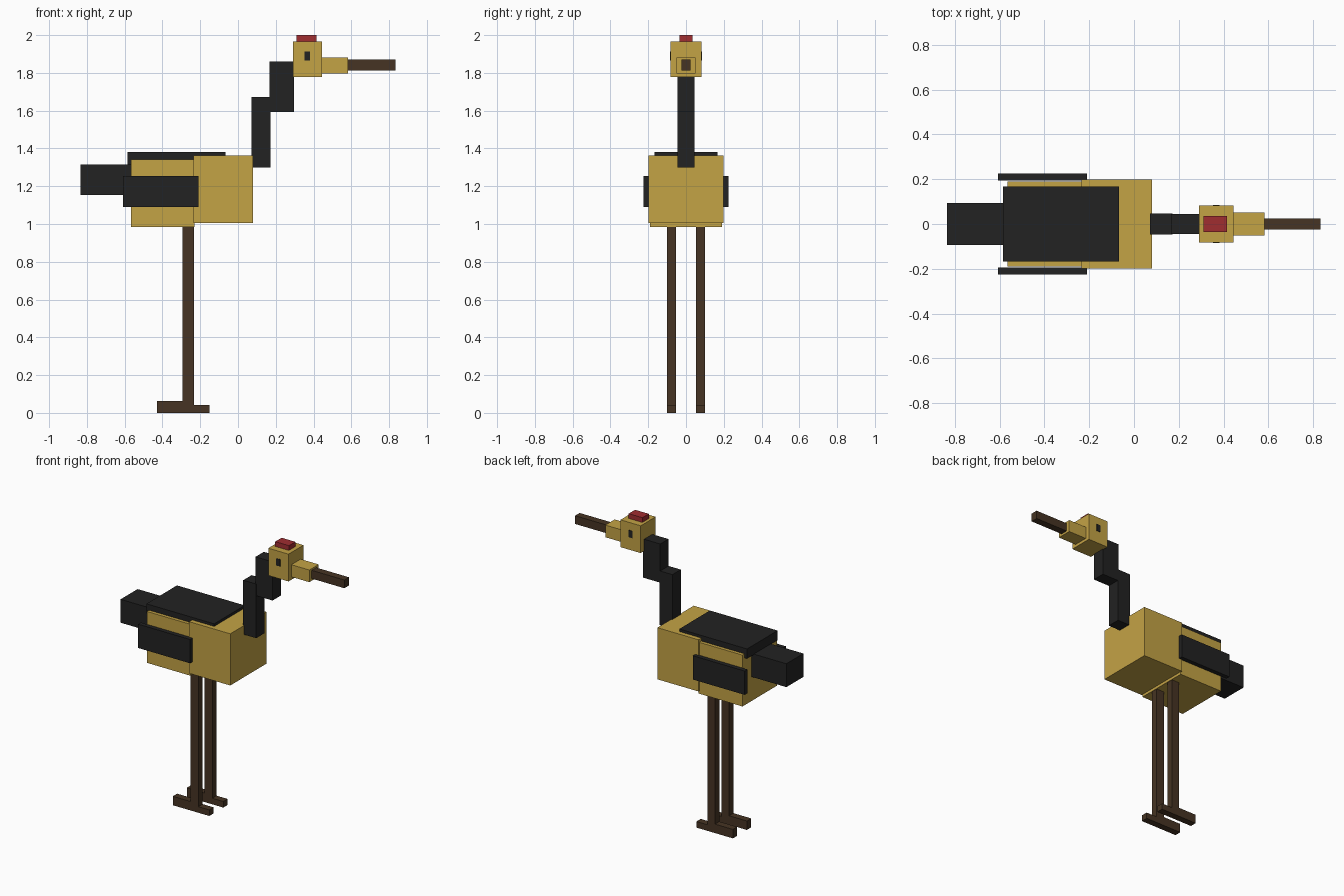
import bpy
import bmesh
from mathutils import Vector

cube = bpy.data.objects.get("Cube")
if cube:
    bpy.data.objects.remove(cube, do_unlink=True)


def material(name, rgb):
    m = bpy.data.materials.new(name)
    m.use_nodes = True
    m.diffuse_color = (*rgb, 1)
    bsdf = next(n for n in m.node_tree.nodes if n.type == 'BSDF_PRINCIPLED')
    bsdf.inputs["Base Color"].default_value = (*rgb, 1)
    bsdf.inputs["Roughness"].default_value = 0.9
    return m


GOLD = material("golden_feather", (0.552, 0.366, 0.060))
BLACK = material("black_feather", (0.016, 0.016, 0.016))
BROWN = material("dark_brown", (0.061, 0.034, 0.017))
RED = material("crest_red", (0.352, 0.026, 0.030))


def box(name, mat, x, y, z):
    """Box from (min, max) ranges, with its origin at its centre."""
    lo, hi = Vector((x[0], y[0], z[0])), Vector((x[1], y[1], z[1]))
    bm = bmesh.new()
    bmesh.ops.create_cube(bm, size=1)
    bmesh.ops.scale(bm, vec=hi - lo, verts=bm.verts)
    mesh = bpy.data.meshes.new(name)
    bm.to_mesh(mesh)
    bm.free()
    mesh.materials.append(mat)
    ob = bpy.data.objects.new(name, mesh)
    ob.location = (lo + hi) / 2
    bpy.context.collection.objects.link(ob)
    return ob


def mid(name, mat, x, half_width, z):
    """Box centred across the body."""
    return box(name, mat, x, (-half_width, half_width), z)


def pair(name, mat, x, y, z):
    """The same box on both flanks."""
    box(name + "_far", mat, x, y, z)
    box(name + "_near", mat, x, (-y[1], -y[0]), z)


# Body
mid("chest", GOLD, (-0.235, 0.08), 0.199, (1.004, 1.362))
mid("rear_body", GOLD, (-0.566, -0.23), 0.19, (0.985, 1.341))
mid("back_feathers", BLACK, (-0.585, -0.066), 0.167, (1.312, 1.38))
mid("tail", BLACK, (-0.835, -0.55), 0.093, (1.154, 1.316))
pair("wing", BLACK, (-0.608, -0.21), (0.195, 0.225), (1.09, 1.255))

# Neck
mid("lower_neck", BLACK, (0.072, 0.172), 0.046, (1.298, 1.673))
mid("upper_neck", BLACK, (0.166, 0.297), 0.045, (1.592, 1.86))

# Head
mid("head", GOLD, (0.29, 0.445), 0.082, (1.778, 1.967))
mid("beak_base", GOLD, (0.44, 0.583), 0.051, (1.798, 1.882))
mid("beak_tip", BROWN, (0.575, 0.833), 0.025, (1.813, 1.87))
mid("crest", RED, (0.31, 0.415), 0.035, (1.96, 2.0))
pair("eye", BLACK, (0.352, 0.382), (0.08, 0.085), (1.865, 1.914))

# Legs and feet
pair("leg", BROWN, (-0.293, -0.234), (0.053, 0.1), (0.0, 1.02))
pair("front_toe", BROWN, (-0.234, -0.15), (0.053, 0.1), (0.0, 0.042))
pair("back_toe", BROWN, (-0.43, -0.293), (0.053, 0.1), (0.0, 0.062))
